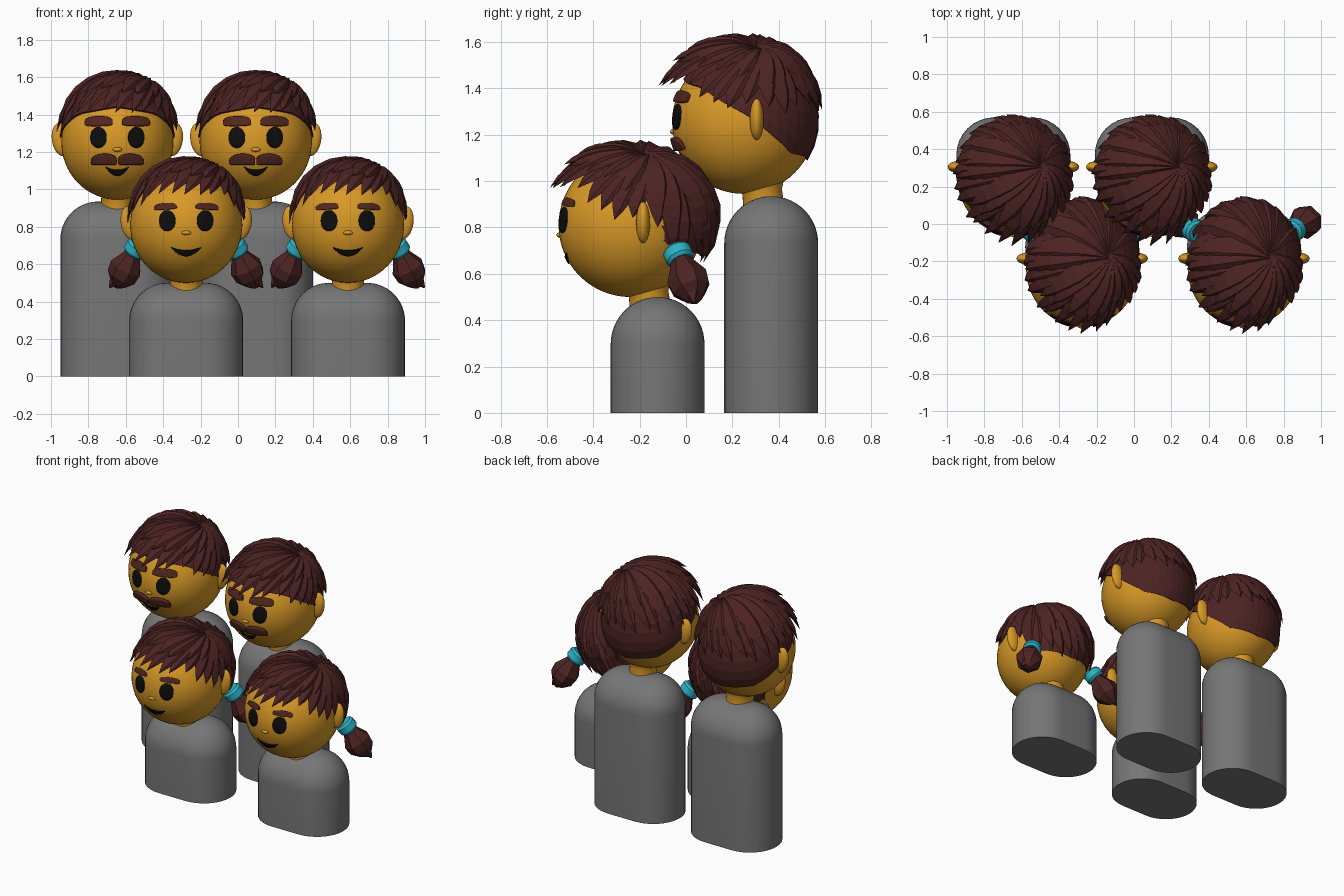
import bpy, bmesh, math, random
from mathutils import Vector, Matrix

if "Cube" in bpy.data.objects:
    bpy.data.objects.remove(bpy.data.objects["Cube"])

def material(name, rgb):
    m = bpy.data.materials.new(name)
    m.diffuse_color = (*rgb, 1)
    m.use_nodes = True
    m.node_tree.nodes["Principled BSDF"].inputs["Base Color"].default_value = m.diffuse_color
    return m

SKIN = material("golden_skin", (0.69, 0.32, 0.02))
HAIR = material("dark_brown_hair", (0.075, 0.017, 0.017))
BROW = material("brown_brow", (0.085, 0.02, 0.014))
GREY = material("grey_body", (0.18, 0.18, 0.18))
BLACK = material("black", (0.004, 0.004, 0.004))
TEAL = material("teal_tie", (0.025, 0.45, 0.57))
HEAD = Vector((0.30, 0.31, 0.31))
pi, sin, cos, rad = math.pi, math.sin, math.cos, math.radians

def finish(bm, name, mat, loc, smooth=True, merge=True):
    if merge:
        bmesh.ops.remove_doubles(bm, verts=bm.verts, dist=1e-5)
        bmesh.ops.recalc_face_normals(bm, faces=bm.faces)
    me = bpy.data.meshes.new(name)
    bm.to_mesh(me)
    bm.free()
    me.materials.append(mat)
    if smooth:
        me.shade_smooth()
        me.set_sharp_from_angle(angle=rad(40))
    ob = bpy.data.objects.new(name, me)
    ob.location = loc
    bpy.context.collection.objects.link(ob)
    return ob

def skin_rings(bm, rings, closed=True):
    """Quads between successive rows of points."""
    rows = [[bm.verts.new(p) for p in r] for r in rings]
    n = len(rows[0])
    for a, b in zip(rows, rows[1:]):
        for i in range(n if closed else n - 1):
            j = (i + 1) % n
            bm.faces.new((a[i], a[j], b[j], b[i]))
    return rows

def ellipsoid(name, mat, c, pos, size, tilt=0, seg=24):
    bm = bmesh.new()
    bmesh.ops.create_uvsphere(bm, u_segments=seg, v_segments=seg * 2 // 3, radius=1)
    m = Matrix.Translation(pos) @ Matrix.Rotation(tilt, 4, 'Y') @ Matrix.Diagonal((*size, 1))
    bmesh.ops.transform(bm, matrix=m, verts=bm.verts)
    return finish(bm, name, mat, c)

def lathe(name, mat, c, start, end, profile, seg, smooth):
    """Profile of (distance 0-1, radius) turned around the line start-end."""
    a, b = Vector(start), Vector(end)
    q = (b - a).to_track_quat('Z', 'Y')
    bm = bmesh.new()
    rows = skin_rings(bm, [[a.lerp(b, t) + q @ Vector((r * cos(2 * pi * i / seg), r * sin(2 * pi * i / seg), 0))
                            for i in range(seg)] for t, r in profile])
    bm.faces.new(rows[0])
    bm.faces.new(rows[-1])
    return finish(bm, name, mat, c, smooth)

def plate(name, mat, c, x0, x1, top, bottom, thick=0.009):
    """Thin plate lying on the face, bounded by top(u) and bottom(u)."""
    bm = bmesh.new()
    rings = []
    for i in range(21):
        u = i / 20
        x, row = x0 + (x1 - x0) * (1 - cos(pi * u)) / 2, []
        for k in range(7):
            z = bottom(u) + (top(u) - bottom(u)) * k / 6
            y = -HEAD.y * math.sqrt(1 - (x / HEAD.x) ** 2 - (z / HEAD.z) ** 2)
            row.append(Vector((x, y, z)) * (1 + (thick - 0.003) / 0.31))
        rings.append(row)
    skin_rings(bm, rings, closed=False)
    bmesh.ops.remove_doubles(bm, verts=bm.verts, dist=1e-5)
    for f in bm.faces:
        f.normal_update()
        if f.normal.y > 0:
            f.normal_flip()
    ob = finish(bm, name, mat, c, merge=False)
    mod = ob.modifiers.new("thickness", 'SOLIDIFY')
    mod.thickness, mod.offset = thick, -1

def body(name, c, height, r=0.2025, half=0.1025):
    levels = [(0, r)] + [(height - r + r * sin(a), r * cos(a)) for a in (rad(87) * i / 12 for i in range(13))]
    bm = bmesh.new()
    rings = []
    for z, q in levels:
        ring = []
        for side in (1, -1):
            for i in range(17):
                a = -pi / 2 + pi * i / 16
                ring.append((side * (half + q * cos(a)), side * q * sin(a), z))
        rings.append(ring)
    rows = skin_rings(bm, rings)
    bm.faces.new(rows[0])
    bm.faces.new(rows[-1])
    finish(bm, name, GREY, c)

def direction(az, el):
    """Azimuth 0 is the front, 90 is +x."""
    a, e = rad(az), rad(el)
    return Vector((sin(a) * cos(e), -cos(a) * cos(e), sin(e)))

def lookup(table, az):
    a = abs((az + 180) % 360 - 180)
    for (a0, e0), (a1, e1) in zip(table, table[1:]):
        if a <= a1:
            return e0 + (e1 - e0) * (a - a0) / (a1 - a0)

def hair(name, c, kid):
    random.seed(4)
    cap_line = ([(0, 36), (50, 28), (80, 12), (100, 0), (125, -20), (180, -26)] if kid else
                [(0, 36), (50, 28), (80, 12), (97, 3), (112, -10), (135, -25), (180, -31)])
    lock_line = ([(0, 28), (40, 26), (65, 14), (85, 3), (105, 0), (125, -22), (180, -28)] if kid else
                 [(0, 26), (40, 25), (65, 16), (90, 10), (120, 8), (180, 12)])
    base, back = (0.328, 1.11) if kid else (0.343, 1.0)

    def place(p):
        return Vector((p.x * 0.96, p.y * (back if p.y > 0 else 1), p.z))
    bm = bmesh.new()
    # close-cropped cap
    cap = []
    for j in range(12):
        k = min(j, 10) / 10
        r = 0.30 if j == 11 else base - 0.01 - (0.012 * k)
        cap.append([place(direction(az, 90 + (lookup(cap_line, az) - 90) * k) * r) for az in range(0, 360, 9)])
    skin_rings(bm, cap)
    # pointed locks combed out from the crown, in two layers
    crown = direction(112, 62)
    for count, extra, lift, wide in ((27, 0, 0.026, 0.062), (17, 17, 0.036, 0.066)):
        for n in range(count):
            az = 360 * (n + random.uniform(-0.25, 0.25)) / count
            el = lookup(lock_line, az) + extra + random.uniform(-4, 4)
            end = direction(az, el)
            side = crown.cross(end).normalized()
            flare = 0.17 * max(0, cos(rad(az))) ** 3
            rings = []
            for k in range(8):
                t = k / 7
                d = crown.slerp(end, t)
                r = base * (1 + flare * t * t) + (0.006 if extra else 0)
                w = wide * min(1, 0.4 + 1.4 * t) * (1 - t ** 3.5)
                h = lift * min(1, 0.5 + 2 * t) * (1 - t ** 4)
                rings.append([place(d * r + side * w), place(d * (r + h) + side * w * 0.45),
                              place(d * (r + h * 0.4) - side * w), place(d * (r - 0.03 * (1 - t ** 4)))])
            rows = skin_rings(bm, rings)
            bm.faces.new(rows[0])
    finish(bm, name, HAIR, c, smooth=False)

def person(tag, x, kid):
    y, z, height = (-0.24, 0.81, 0.50) if kid else (0.25, 1.255, 0.935)
    c = Vector((x, y, z))
    body(tag + "_body", (x, y + 0.1175, 0), height)
    lathe(tag + "_neck", SKIN, c, (0, 0.085, height - z - 0.04), (0, 0.07, -0.22),
          [(0, 0.088), (0.45, 0.086), (0.75, 0.1), (1, 0.13)], 32, True)
    ellipsoid(tag + "_head", SKIN, c, (0, 0, 0), HEAD, seg=48)
    ellipsoid(tag + "_nose", SKIN, c, (0, -0.303, -0.042), (0.026, 0.016, 0.012))
    hair(tag + "_hair", c, kid)
    for s, side in ((-1, "_left"), (1, "_right")):
        ellipsoid(tag + side + "_ear", SKIN, c, (s * 0.3, 0.055, 0.012), (0.05, 0.03, 0.09), s * 0.15)
        plate(tag + side + "_eye", BLACK, c, s * 0.1 - 0.043, s * 0.1 + 0.043,
              lambda u: 0.022 + 0.055 * sin(pi * u), lambda u: 0.022 - 0.055 * sin(pi * u))
        # brows run from the outer end to the inner end
        if kid:
            mid = lambda u: 0.078 + 0.022 * sin(pi * (0.1 + 0.6 * u))
            half = lambda u: 0.017 * sin(pi * u) ** 0.6
            plate(tag + side + "_brow", BROW, c, s * 0.17, s * 0.05,
                  lambda u: mid(u) + half(u), lambda u: mid(u) - half(u))
        else:
            mid = lambda u: 0.092 + 0.016 * sin(pi * (0.1 + 0.7 * u))
            half = lambda u: 0.025 * sin(pi * u) ** 0.5
            plate(tag + side + "_brow", BROW, c, s * 0.17, s * 0.025,
                  lambda u: mid(u) + half(u), lambda u: mid(u) - half(u), 0.014)
            low = lambda u: -0.105 + 0.014 * sin(pi * u)
            fat = lambda u: 0.027 * sin(pi * u) ** 0.5
            plate(tag + side + "_moustache", BROW, c, s * 0.135, s * 0.003,
                  lambda u: low(u) + fat(u), lambda u: low(u) - fat(u), 0.02)
        if kid:
            # bunches with ties
            lathe(tag + side + "_hair_tie", TEAL, c, (s * 0.25, 0.195, -0.10), (s * 0.285, 0.22, -0.155),
                  [(0, 0.05), (0.2, 0.062), (0.8, 0.062), (1, 0.05)], 20, True)
            lathe(tag + side + "_bunch", HAIR, c, (s * 0.265, 0.205, -0.12), (s * 0.375, 0.285, -0.335),
                  [(0, 0.04), (0.2, 0.05), (0.5, 0.09), (0.72, 0.083), (0.9, 0.045), (1, 0.012)], 7, False)
            lathe(tag + side + "_bunch_tip", HAIR, c, (s * 0.34, 0.26, -0.25), (s * 0.41, 0.275, -0.335),
                  [(0, 0.06), (0.5, 0.04), (1, 0.004)], 5, False)
    # smiling mouth
    w, zt, deep = (0.08, -0.135, 0.03) if kid else (0.062, -0.150, 0.03)
    bend = lambda u: cos(pi * u) ** 2
    plate(tag + "_mouth", BLACK, c, -w, w, lambda u: zt + 0.016 * bend(u),
          lambda u: zt + 0.016 * bend(u) - deep * (1 - bend(u)))

for tag, x, kid in (("adult_a", -0.645, False), ("adult_b", 0.095, False),
                    ("child_a", -0.277, True), ("child_b", 0.588, True)):
    person(tag, x, kid)
